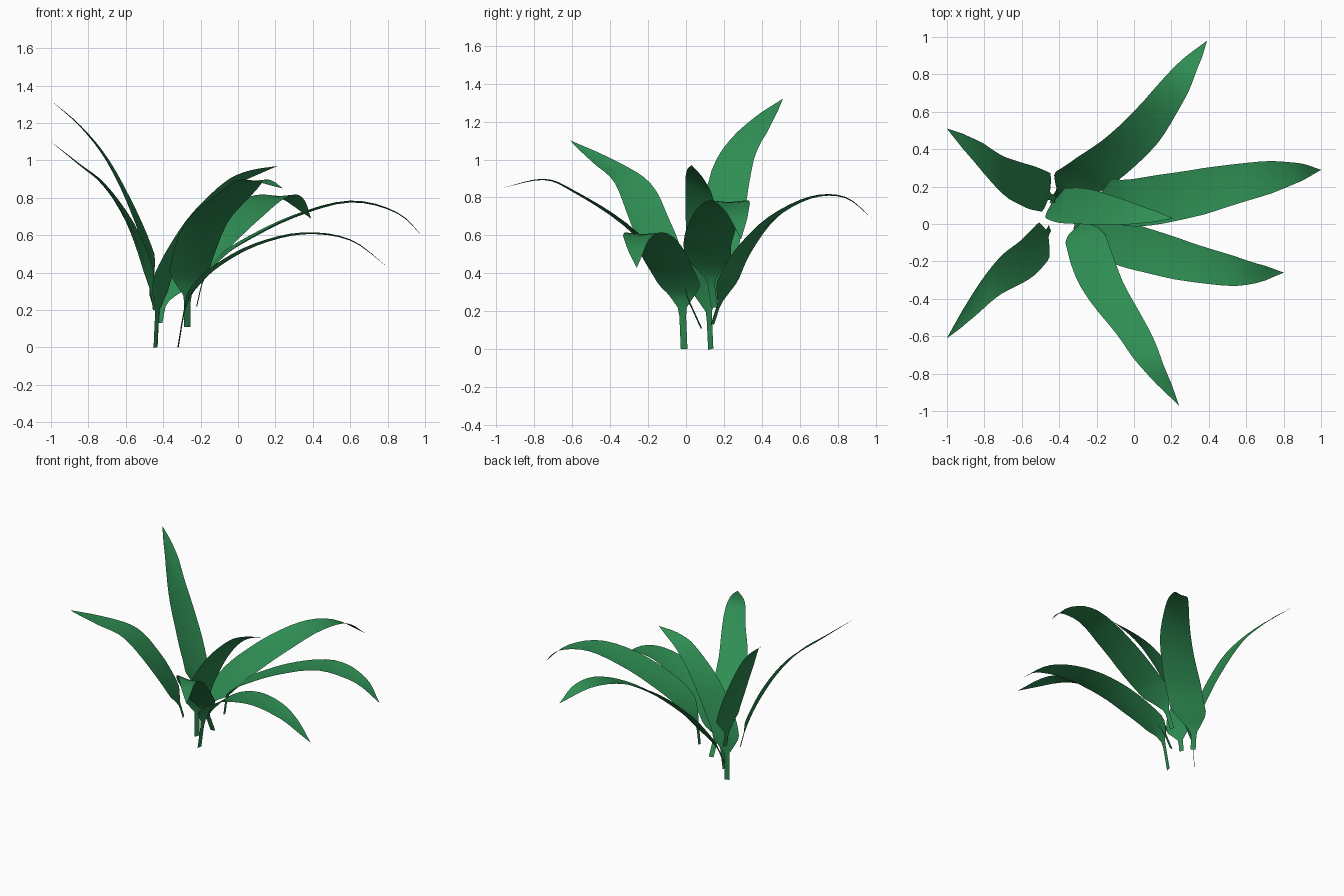
import bpy
from mathutils import Vector

cube = bpy.data.objects.get("Cube")
if cube:
    bpy.data.objects.remove(cube, do_unlink=True)

green = bpy.data.materials.new("leaf_green")
green.use_nodes = True
green.diffuse_color = (0.028, 0.27, 0.087, 1)
green.node_tree.nodes["Principled BSDF"].inputs["Base Color"].default_value = green.diffuse_color

# Relative blade width from the base of the blade (0) to its tip (1)
WIDTH_KEYS = [(0, 0.2), (0.1, 0.92), (0.28, 1), (0.5, 0.93), (0.75, 0.68), (0.9, 0.33), (1, 0)]
STEM_HALF = 0.018
STEPS = 4


def blade_width(t):
    for (a, wa), (b, wb) in zip(WIDTH_KEYS, WIDTH_KEYS[1:]):
        if t <= b:
            return wa + (wb - wa) * (t - a) / (b - a)
    return 0


def smooth_path(points):
    """Curve through the points, with several steps between each pair."""
    pts = [Vector(p) for p in points]
    pts = [2 * pts[0] - pts[1]] + pts + [2 * pts[-1] - pts[-2]]
    path = []
    for a, b, c, d in zip(pts, pts[1:], pts[2:], pts[3:]):
        for i in range(STEPS):
            t = i / STEPS
            path.append(b + (c - a) * t / 2 + (a * 2 - b * 5 + c * 4 - d) * t * t / 2
                        + (b * 3 - a - c * 3 + d) * t ** 3 / 2)
    path.append(pts[-2])
    return path


def leaf(name, base_across, tip_across, half, points):
    """Thin ribbon: a narrow stem that opens into a pointed, slightly twisted blade."""
    base_across = Vector(base_across).normalized()
    tip_across = Vector(tip_across).normalized()
    path = smooth_path(points)
    lengths = [0]
    for p, q in zip(path[STEPS:], path[STEPS + 1:]):
        lengths.append(lengths[-1] + (q - p).length)
    verts, faces = [], []
    for i, p in enumerate(path):
        tangent = (path[min(i + 1, len(path) - 1)] - path[max(i - 1, 0)]).normalized()
        t = lengths[max(i - STEPS, 0)] / lengths[-1]
        w = half * blade_width(t) if i >= STEPS else STEM_HALF
        across = base_across.lerp(tip_across, min(t * 1.3, 1)).normalized()
        up = tangent.cross(across).normalized()
        if up.z < 0:
            up.negate()
        fold = up * w * 0.05
        side = across * max(w, 0.0005)
        verts += [p - side + fold, p - fold, p + side + fold]
        if i:
            k = 3 * i
            for j in (k, k + 1):
                quad = [j - 3, j - 2, j + 1, j]
                # Keep the upper side of the sheet as its outside
                n = (verts[j - 2] - verts[j - 3]).cross(verts[j] - verts[j - 3])
                faces.append(quad if n.dot(up) > 0 else quad[::-1])
    mesh = bpy.data.meshes.new(name)
    mesh.from_pydata(verts, [], faces)
    mesh.materials.append(green)
    mesh.shade_smooth()
    obj = bpy.data.objects.new(name, mesh)
    bpy.context.collection.objects.link(obj)


X, Y = (1, 0, 0), (0, 1, 0)

# Upright leaves leaning to the right side
leaf("tall_back_leaf", (.25, 1, 0), Y, 0.115, [
    (-.42, .13, .25), (-.455, .15, .38), (-.475, .17, .5), (-.565, .2, .73),
    (-.7, .26, 1), (-.84, .38, 1.18), (-1, .51, 1.32)])
leaf("tall_front_leaf", (-.35, 1, 0), Y, 0.11, [
    (-.45, -.02, .2), (-.465, -.05, .31), (-.495, -.1, .45), (-.585, -.19, .67),
    (-.72, -.28, .87), (-.85, -.42, .98), (-1, -.61, 1.1)])

# Arching leaves to the back and the front
leaf("back_leaf", (.87, -.5, 0), X, 0.138, [
    (-.42, .14, .13), (-.39, .18, .25), (-.3, .23, .37), (-.18, .31, .52),
    (0, .46, .69), (.16, .66, .8), (.28, .84, .8), (.39, .98, .69)])
leaf("front_leaf", (1, .25, 0), X, 0.117, [
    (-.27, .08, .11), (-.27, 0, .28), (-.26, -.08, .41), (-.17, -.33, .66),
    (0, -.59, .83), (.09, -.75, .895), (.24, -.97, .85)])

# Drooping leaves to the left side
leaf("left_back_leaf", (-.15, 1, 0), Y, 0.132, [
    (-.22, .15, .22), (-.18, .13, .37), (-.1, .12, .47), (.02, .115, .56),
    (.3, .16, .7), (.6, .225, .78), (.85, .27, .72), (1, .29, .58)])
leaf("left_front_leaf", (.2, 1, 0), Y, 0.122, [
    (-.32, -.01, 0), (-.28, -.02, .22), (-.23, -.03, .32), (-.1, -.09, .44),
    (.1, -.15, .55), (.35, -.215, .61), (.6, -.26, .575), (.8, -.26, .43)])

# Central leaf, twisting towards the back as it rises
leaf("centre_leaf", (.8, 1, .25), (0, 1, -.5), 0.105, [
    (-.44, .13, 0), (-.43, .12, .2), (-.415, .11, .32), (-.37, .1, .44),
    (-.25, .09, .65), (-.1, .07, .82), (.03, .05, .91), (.21, .03, .97)])
